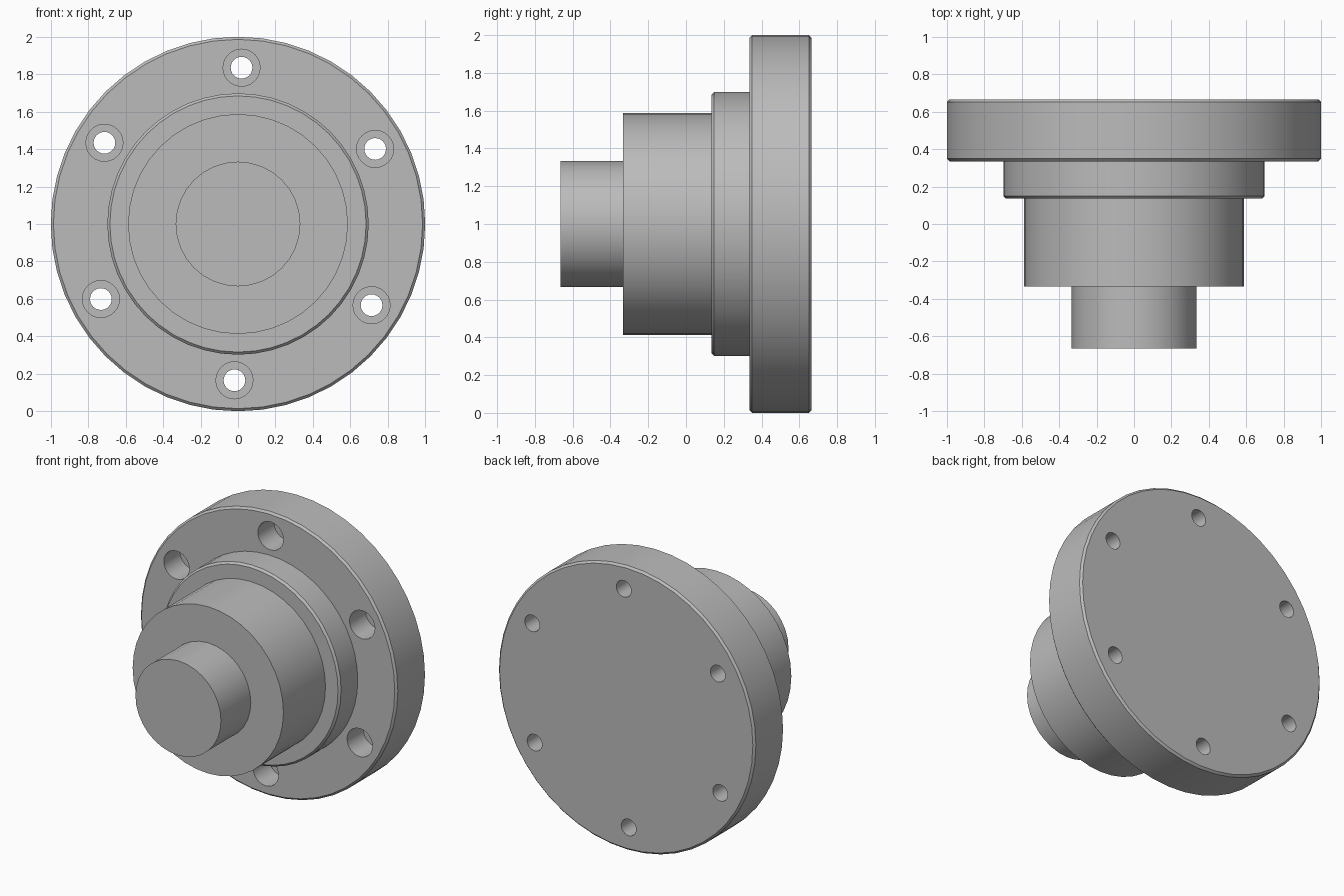
import bpy, bmesh, math

if "Cube" in bpy.data.objects:
    bpy.data.objects.remove(bpy.data.objects["Cube"])

AXIS_Z = 1.0
CHAMFER = 0.014

steel = bpy.data.materials.new("machined grey")
steel.use_nodes = True
grey = (0.5, 0.5, 0.5, 1)
steel.diffuse_color = grey
steel.node_tree.nodes["Principled BSDF"].inputs["Base Color"].default_value = grey


def lathe(bm, profile, segments, cx=0.0, cz=AXIS_Z, back_cap=True):
    """Turn (radius, y) points, listed front to back, around an axis along y."""
    rings = []
    for radius, y in profile:
        angles = [2 * math.pi * i / segments for i in range(segments)]
        rings.append([bm.verts.new((cx + radius * math.cos(a), y, cz + radius * math.sin(a)))
                      for a in angles])
    for front, back in zip(rings, rings[1:]):
        for i in range(segments):
            j = (i + 1) % segments
            bm.faces.new((front[i], front[j], back[j], back[i]))
    bm.faces.new(rings[0])
    if back_cap:
        bm.faces.new(rings[-1])


def make_object(name, bm):
    bmesh.ops.recalc_face_normals(bm, faces=bm.faces)
    mesh = bpy.data.meshes.new(name)
    bm.to_mesh(mesh)
    bm.free()
    mesh.materials.append(steel)
    obj = bpy.data.objects.new(name, mesh)
    bpy.context.collection.objects.link(obj)
    return obj


def turned_part(name, radius, front, back, segments, front_chamfer=0.0,
                back_chamfer=0.0, back_cap=False):
    profile = [(radius, front + front_chamfer), (radius, back - back_chamfer)]
    if front_chamfer:
        profile.insert(0, (radius - front_chamfer, front))
    if back_chamfer:
        profile.append((radius - back_chamfer, back))
    bm = bmesh.new()
    lathe(bm, profile, segments, back_cap=back_cap)
    return make_object(name, bm)


# Stepped body; the narrower parts are open where they meet the next one
flange = turned_part("flange", 1.0, 0.335, 0.665, 48, CHAMFER, CHAMFER, back_cap=True)
collar = turned_part("collar", 0.698, 0.135, 0.335, 48, CHAMFER)
hub = turned_part("hub", 0.587, -0.333, 0.135, 40)
shaft = turned_part("shaft", 0.333, -0.665, -0.333, 32)

# Six counterbored bolt holes
bm = bmesh.new()
bore = [(0.099, 0.3), (0.099, 0.515), (0.058, 0.515), (0.058, 0.7)]
for k in range(6):
    angle = math.radians(28.7 + 60 * k)
    lathe(bm, bore, 24, 0.835 * math.cos(angle), AXIS_Z + 0.835 * math.sin(angle))
cutter = make_object("bolt_hole_cutter", bm)
cutter.hide_render = True

cut = flange.modifiers.new("bolt holes", "BOOLEAN")
cut.operation = "DIFFERENCE"
cut.solver = "EXACT"
cut.object = cutter
bpy.context.view_layer.objects.active = flange
bpy.ops.object.modifier_apply(modifier=cut.name)
bpy.data.objects.remove(cutter)

# Smooth round walls with crisp machined edges
bpy.ops.object.select_all(action="DESELECT")
for part in (flange, collar, hub, shaft):
    part.select_set(True)
bpy.context.view_layer.objects.active = flange
bpy.ops.object.shade_smooth_by_angle(angle=math.radians(30))
